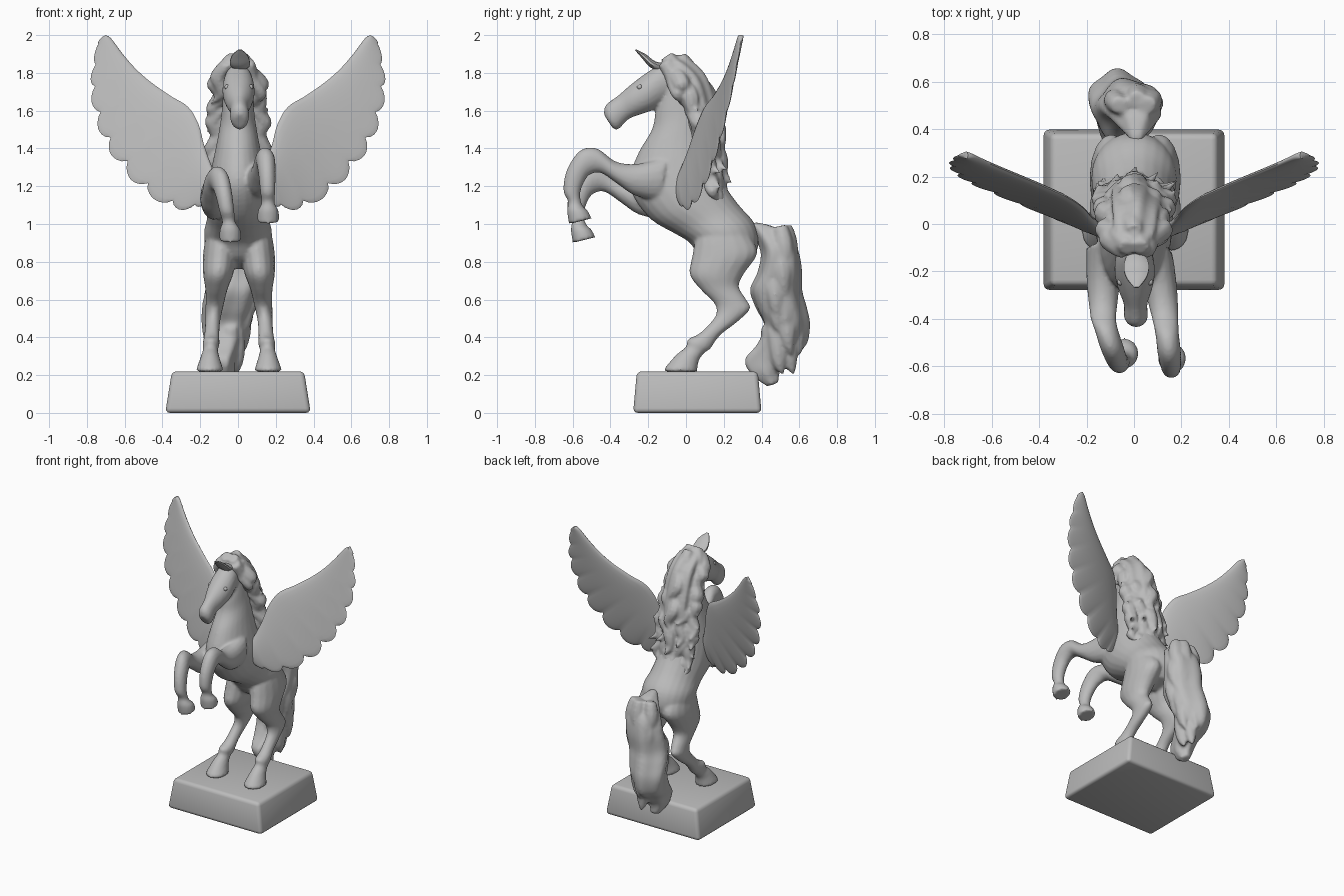
import bpy, bmesh, math, random
from mathutils import Vector

random.seed(4)
cube = bpy.data.objects.get("Cube")
if cube:
    bpy.data.objects.remove(cube)

stone = bpy.data.materials.new("grey_stone")
stone.use_nodes = True
GREY = (0.5, 0.5, 0.5, 1)
stone.diffuse_color = GREY
stone.node_tree.nodes["Principled BSDF"].inputs["Base Color"].default_value = GREY


def spline(keys, steps):
    """Catmull-Rom through tuples of any length."""
    padded = [keys[0], *keys, keys[-1]]
    out = []
    for four in zip(padded, padded[1:], padded[2:], padded[3:]):
        for k in range(steps):
            t = k / steps
            out.append([b + t / 2 * (c - a + t * (2 * a - 5 * b + 4 * c - d + t * (3 * (b - c) + d - a)))
                        for a, b, c, d in zip(*four)])
    return out + [list(keys[-1])]


def skin(bm, rings):
    """Bridge rings of points into a closed tube."""
    rings = [[bm.verts.new(point) for point in ring] for ring in rings]
    for ring, following in zip(rings, rings[1:]):
        for i in range(len(ring)):
            bm.faces.new((ring[i - 1], ring[i], following[i], following[i - 1]))
    bm.faces.new(rings[0][::-1])
    bm.faces.new(rings[-1])


def tube(bm, keys, centre=lambda t: 0, sides=16, steps=4, ripple=0, lobes=5):
    """Each key: front y, z, back y, z, half width. centre(t) gives x along the tube."""
    rings = []
    sections = spline(keys, steps)
    for k, (front_y, front_z, back_y, back_z, width) in enumerate(sections):
        front = Vector((0, front_y, front_z))
        back = Vector((0, back_y, back_z))
        middle = (front + back) / 2 + Vector((centre(k / (len(sections) - 1)), 0, 0))
        ring = []
        for i in range(sides):
            angle = math.tau * i / sides
            swell = 1 + ripple * math.cos(lobes * angle + k / 8)
            across = (front - back) / 2 * math.cos(angle)
            ring.append(middle + swell * (across + Vector((width * math.sin(angle), 0, 0))))
        rings.append(ring)
    skin(bm, rings)


def lock(bm, points, radius, sides=8):
    """Tapered curl of hair through 3D points."""
    path = [Vector(p) for p in spline(points, 4)]
    rings = []
    for i, point in enumerate(path):
        along = path[min(i + 1, len(path) - 1)] - path[max(i - 1, 0)]
        normal = Vector((0, -along.z, along.y)).normalized()
        taper = math.sin(math.pi * (1 + 3 * i / (len(path) - 1)) / 4)
        size = radius * max(taper, 0.12)
        rings.append([point + size * (normal * math.cos(math.tau * j / sides)
                                      + Vector((math.sin(math.tau * j / sides), 0, 0)))
                      for j in range(sides)])
    skin(bm, rings)


def finish(name, bm, angle=50, fuse=0, soften=4):
    bmesh.ops.recalc_face_normals(bm, faces=bm.faces[:])
    mesh = bpy.data.meshes.new(name)
    bm.to_mesh(mesh)
    bm.free()
    mesh.materials.append(stone)
    ob = bpy.data.objects.new(name, mesh)
    bpy.context.collection.objects.link(ob)
    bpy.ops.object.select_all(action="DESELECT")
    ob.select_set(True)
    bpy.context.view_layer.objects.active = ob
    if fuse:
        remesh = ob.modifiers.new("fuse", "REMESH")
        remesh.mode, remesh.voxel_size, remesh.use_smooth_shade = "VOXEL", fuse, True
        smooth = ob.modifiers.new("soften", "SMOOTH")
        smooth.factor, smooth.iterations = 0.5, soften
        bpy.ops.object.shade_smooth()
    else:
        bpy.ops.object.shade_smooth_by_angle(angle=math.radians(angle))


# Plinth with sloping sides and rounded top edges
bm = bmesh.new()
bmesh.ops.create_cube(bm, size=1)
for v in bm.verts:
    top = v.co.z > 0
    v.co = (v.co.x * (0.7 if top else 0.77), 0.06 + v.co.y * (0.64 if top else 0.68), 0.22 if top else 0)
bmesh.ops.bevel(bm, geom=bm.edges[:], offset=0.025, segments=3, affect="EDGES", profile=0.5)
finish("plinth", bm, 60)

# Horse: torso, neck, head, legs and hooves fused into one skin
TORSO_AND_NECK = [(.22, .76, .34, .8, .09), (.09, .81, .385, .89, .16), (.02, .9, .365, 1, .18),
                  (-.06, .95, .28, 1.1, .165), (-.18, 1.02, .21, 1.2, .165), (-.27, 1.13, .17, 1.3, .155),
                  (-.3, 1.24, .14, 1.4, .135), (-.25, 1.38, .12, 1.5, .11), (-.18, 1.5, .1, 1.62, .09),
                  (-.16, 1.6, .07, 1.74, .08), (-.13, 1.68, 0, 1.85, .07)]
HEAD = [(-.09, 1.66, -.02, 1.84, .06), (-.16, 1.61, -.12, 1.85, .08), (-.21, 1.59, -.21, 1.8, .085),
        (-.27, 1.57, -.29, 1.74, .07), (-.31, 1.55, -.36, 1.68, .05), (-.36, 1.5, -.425, 1.63, .05),
        (-.39, 1.51, -.435, 1.58, .03)]
HIND_LEG = [(.05, .92, .33, .95, .085), (.03, .82, .38, .85, .09), (.02, .73, .31, .74, .08),
            (.08, .65, .28, .67, .06), (.15, .58, .32, .6, .05), (.16, .53, .34, .55, .045),
            (.14, .49, .27, .48, .04), (.07, .42, .18, .41, .04), (.01, .39, .13, .34, .045),
            (0, .35, .1, .32, .04), (-.05, .31, .07, .28, .05), (-.11, .24, .06, .23, .07),
            (-.11, .22, .06, .22, .07)]
FORELEG = [(-.14, 1.12, -.1, 1.36, .07), (-.27, 1.15, -.25, 1.32, .07), (-.36, 1.21, -.37, 1.33, .06),
           (-.45, 1.27, -.47, 1.4, .05), (-.51, 1.26, -.56, 1.39, .05), (-.54, 1.22, -.63, 1.29, .045),
           (-.56, 1.16, -.65, 1.18, .04), (-.55, 1.1, -.625, 1.12, .035), (-.52, 1.07, -.63, 1.07, .055),
           (-.5, 1.03, -.62, 1, .06)]
DROP_Y, DROP_Z = 0.02, -0.1
bm = bmesh.new()
tube(bm, TORSO_AND_NECK, sides=24)
tube(bm, HEAD, lambda t: t / 100, sides=20)
for side in (1, -1):
    tube(bm, HIND_LEG, lambda t: side * (0.155 - 0.065 * (1 - t) ** 2) + 0.005)
tube(bm, FORELEG, lambda t: 0.16 - 0.07 * (1 - t) ** 3)
# the right foreleg hangs lower and swings inward
lowered = [(fy + DROP_Y, fz + DROP_Z, by + DROP_Y, bz + DROP_Z, w) for fy, fz, by, bz, w in FORELEG]
tube(bm, lowered, lambda t: -0.04 - 0.09 * min(1, 1.4 * (1 - t)) ** 2)
finish("horse_body", bm, fuse=0.01)

# Eyes
for side, name in ((1, "left_eye"), (-1, "right_eye")):
    bm = bmesh.new()
    bmesh.ops.create_uvsphere(bm, u_segments=12, v_segments=8, radius=0.014)
    bmesh.ops.translate(bm, verts=bm.verts[:], vec=(side * .062 + .005, -.245, 1.725))
    finish(name, bm)

# Mane: rippled core with long flaring locks down the crest
MANE = [(-.14, 1.83, -.11, 1.87, .04), (-.08, 1.77, -.03, 1.89, .085), (-.03, 1.68, .09, 1.8, .1),
        (0, 1.55, .15, 1.65, .11), (.04, 1.42, .18, 1.49, .11), (.08, 1.3, .18, 1.33, .1),
        (.14, 1.2, .21, 1.2, .07), (.2, 1.09, .27, 1.1, .05), (.26, 1.03, .31, 1.05, .02)]
bm = bmesh.new()
tube(bm, MANE, sides=30, ripple=0.1, lobes=6)
for row, (front_y, front_z, back_y, back_z, width) in enumerate(spline(MANE[1:8], 2)):
    for spread in ((-1, 0, 1) if row % 2 else (-1, -0.5, 0.5, 1)):
        y = back_y + (front_y - back_y) * abs(spread) / 2
        z = back_z + (front_z - back_z) * abs(spread) / 2
        jitter = random.uniform(-.03, .03)
        x = width * spread
        lock(bm, [(x * .6, y - .06, z + .03), (x + jitter, y - .01, z - .05),
                  (x * 1.15 - jitter, y + .01, z - .14),
                  (x * 1.5 + jitter, y + .055 + jitter, z - .19)], .05 if row < 9 else .035)
finish("mane", bm, fuse=0.01, soften=3)

# Forelock flicking up over the brow
bm = bmesh.new()
tube(bm, [(-.13, 1.8, -.09, 1.85, .03), (-.19, 1.83, -.16, 1.86, .055),
          (-.235, 1.88, -.215, 1.9, .045), (-.27, 1.92, -.265, 1.925, .01)], lambda t: 0.01, sides=10)
finish("forelock", bm)

# Tail: rippled core with heavy locks winding down it
TAIL = [(.34, 1, .37, 1.01, .02), (.37, .93, .48, .98, .07), (.4, .84, .58, .89, .12),
        (.38, .74, .61, .77, .13), (.34, .65, .61, .65, .13), (.37, .55, .63, .57, .13),
        (.41, .46, .65, .47, .12), (.37, .36, .63, .36, .095), (.31, .28, .55, .29, .065),
        (.35, .2, .5, .23, .055), (.43, .14, .49, .16, .03)]


def tail_centre(t):
    return 0.01 - 0.09 * math.sin(2 * t) ** 2


bm = bmesh.new()
tube(bm, TAIL, tail_centre, sides=30, ripple=0.07)
for i, (front_y, front_z, back_y, back_z, width) in enumerate(TAIL[2:8]):
    for turn in (-1, 0.2, 1):
        x = tail_centre((i + 2) / 10) + 0.75 * width * math.sin(turn + i / 3)
        y = (front_y + back_y) / 2 + 0.055 * math.cos(turn + i / 3)
        lock(bm, [(x * 0.8, y - .02, back_z + .1), (x, y, back_z),
                  (x, y + .01, back_z - .1), (x, y + .03, back_z - .16)], 0.05)
finish("tail", bm, fuse=0.011)

# Wings: aerofoil rings between leading edge and feathered trailing edge
# keys: leading x, z, trailing x, z
WING = [(.11, 1.24, .14, 1.13), (.145, 1.32, .235, 1.085), (.18, 1.42, .36, 1.1), (.21, 1.53, .5, 1.19),
        (.265, 1.62, .61, 1.31), (.36, 1.68, .7, 1.44), (.46, 1.75, .75, 1.58), (.54, 1.82, .775, 1.72),
        (.61, 1.9, .765, 1.84), (.67, 1.98, .745, 1.95), (.7, 2, .72, 1.99)]
FEATHERS, STEPS, SIDES = 10, 8, 24


def wing_y(x, z):
    return -.335 + .3 * x + .2 * z + .04 * math.sin(math.pi * min(x / .8, 1))


for side, name in ((1, "left_wing"), (-1, "right_wing")):
    rings = []
    rows = spline(WING, STEPS)
    for k, (lead_x, lead_z, trail_x, trail_z) in enumerate(rows):
        # feathers bulge outward, with a sharp notch where each one ends
        notch = 1 - abs(math.sin(math.pi * FEATHERS * k / (len(rows) - 1))) ** .7
        inward = 1 - k / len(rows)
        ring = []
        for i in range(SIDES):
            angle = math.tau * i / SIDES
            chord = (1 - math.cos(angle)) / 2
            reach = chord * (1 + .11 * (.3 - notch) * chord ** 3)
            x, z = lead_x + (trail_x - lead_x) * reach, lead_z + (trail_z - lead_z) * reach
            thickness = (.038 - .022 * chord) * (1 + inward) / 2
            ridge = .012 * (.5 - notch) * max(0, chord - .4) * inward
            ring.append((side * x, wing_y(x, z) + thickness * math.sin(angle) + ridge, z))
        rings.append(ring)
    bm = bmesh.new()
    skin(bm, rings)
    finish(name, bm)
